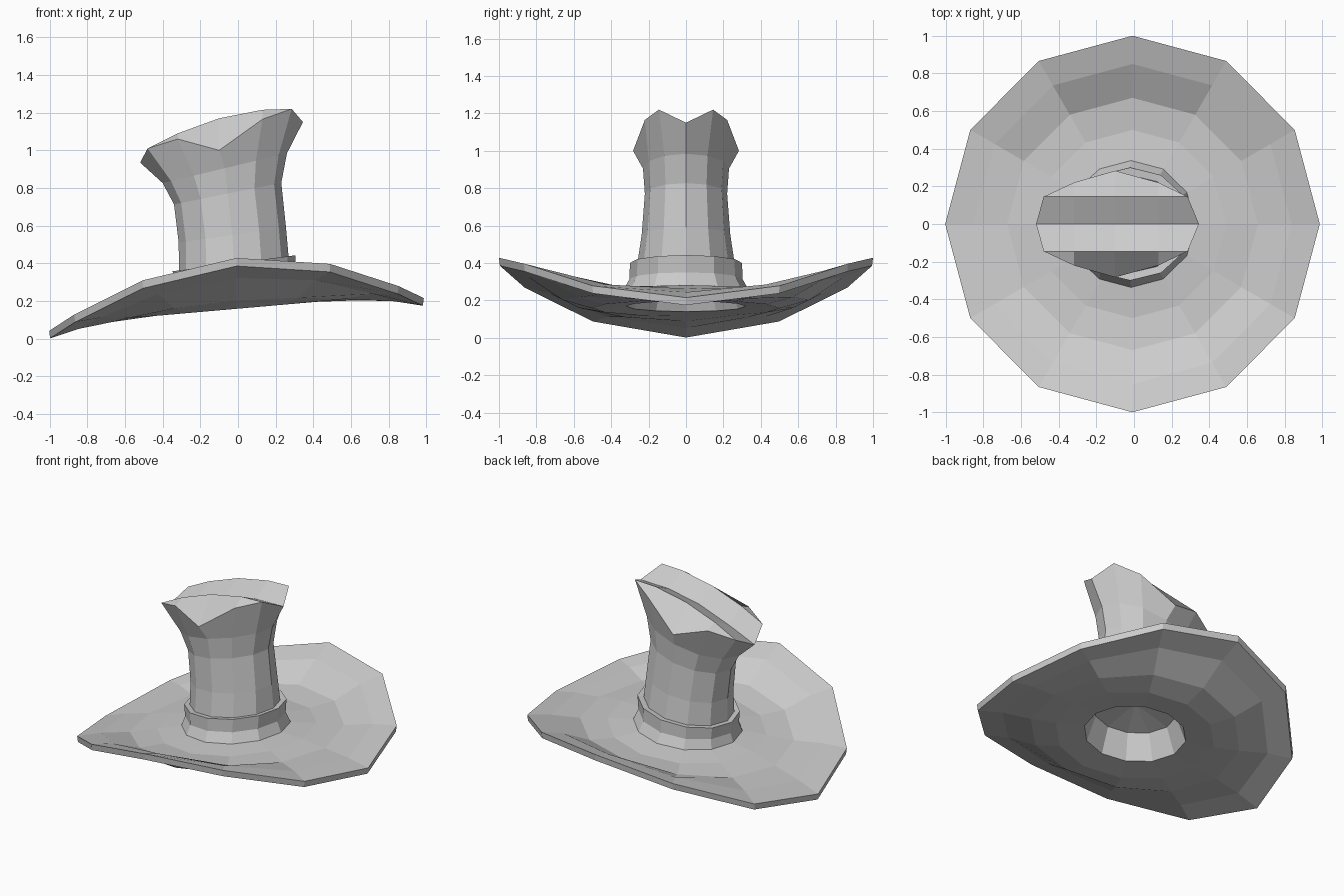
import bpy, bmesh
from math import sin, cos, pi

cube = bpy.data.objects.get("Cube")
if cube:
    bpy.data.objects.remove(cube, do_unlink=True)

SIDES = 12

felt = bpy.data.materials.new("grey_felt")
felt.use_nodes = True
grey = (0.6, 0.6, 0.6, 1)
felt.diffuse_color = grey
felt.node_tree.nodes["Principled BSDF"].inputs["Base Color"].default_value = grey


def finish(bm, name):
    bmesh.ops.recalc_face_normals(bm, faces=bm.faces[:])
    mesh = bpy.data.meshes.new(name)
    bm.to_mesh(mesh)
    bm.free()
    mesh.materials.append(felt)
    obj = bpy.data.objects.new(name, mesh)
    bpy.context.collection.objects.link(obj)
    return obj


def angles():
    return [2 * pi * k / SIDES for k in range(SIDES)]


def bridge(bm, a, b):
    for k in range(SIDES):
        n = (k + 1) % SIDES
        bm.faces.new((a[k], a[n], b[n], b[k]))


def tilted_ring(bm, cx, rx, ry, z, slope):
    return [bm.verts.new((cx + rx * cos(t), ry * sin(t), z + slope * rx * cos(t)))
            for t in angles()]


# Brim: radius, height and curl, tilted sideways and curled up at front and back
def brim_ring(bm, r, z, curl):
    ring = []
    for t in angles():
        x, y = r * cos(t), r * sin(t)
        ring.append(bm.verts.new((0.995 * x - 0.008, y, z + 0.087 * x + curl * y * y)))
    return ring


profile = [(0.26, 0.335, 0), (0.32, 0.168, 0), (0.5, 0.158, 0), (0.66, 0.146, 0.13),
           (0.84, 0.125, 0.28), (0.995, 0.088, 0.3), (1.0, 0.128, 0.3),
           (0.85, 0.17, 0.28), (0.67, 0.205, 0.13), (0.5, 0.238, 0), (0.31, 0.255, 0)]
bm = bmesh.new()
rings = [brim_ring(bm, *p) for p in profile]
for a, b in zip(rings, rings[1:]):
    bridge(bm, a, b)
# Shallow cone closing the head opening
apex = bm.verts.new((-0.01, 0, 0.385))
for k in range(SIDES):
    bm.faces.new((rings[0][k], rings[0][(k + 1) % SIDES], apex))
finish(bm, "brim")

# Band around the foot of the crown
bm = bmesh.new()
rings = [tilted_ring(bm, *p) for p in [(-0.015, 0.342, 0.338, 0.25, 0.09),
                                       (-0.02, 0.318, 0.302, 0.315, 0.11),
                                       (-0.02, 0.327, 0.3, 0.4, 0.13),
                                       (-0.02, 0.28, 0.255, 0.395, 0.13)]]
for a, b in zip(rings, rings[1:]):
    bridge(bm, a, b)
finish(bm, "hat_band")

# Crown wall
bm = bmesh.new()
rings = [tilted_ring(bm, *p) for p in [(-0.022, 0.292, 0.262, 0.385, 0.12),
                                       (-0.03, 0.285, 0.237, 0.55, 0.14),
                                       (-0.055, 0.285, 0.22, 0.77, 0.2),
                                       (-0.07, 0.33, 0.23, 0.905, 0.24)]]
# Crown rim, half listed from left to right and mirrored front to back
half = [(0.345, 0, 1.15), (0.285, 0.145, 1.22), (0.13, 0.22, 1.165), (-0.1, 0.283, 1.0),
        (-0.32, 0.22, 1.06), (-0.48, 0.145, 1.01), (-0.52, 0, 0.935)]
rim = [bm.verts.new(p) for p in half]
rim += [bm.verts.new((x, -y, z)) for x, y, z in reversed(half[1:-1])]
rings.append(rim)
for a, b in zip(rings, rings[1:]):
    bridge(bm, a, b)

# Creased top: a central valley between two raised ridges
columns = [(0.13, 1.215, 1.145), (-0.1, 1.17, 1.1), (-0.32, 1.09, 1.02)]
valley = [rim[0]] + [bm.verts.new((x, 0, v)) for x, r, v in columns] + [rim[6]]
for side in (1, -1):
    edge = [rim[(side * k) % SIDES] for k in range(1, 6)]
    ridge = [edge[0]] + [bm.verts.new((x, side * 0.145, r)) for x, r, v in columns] + [edge[4]]
    for k in range(4):
        bm.faces.new((valley[k], valley[k + 1], ridge[k + 1], ridge[k]))
        corners = [ridge[k], ridge[k + 1], edge[k + 1], edge[k]]
        bm.faces.new(list(dict.fromkeys(corners)))
finish(bm, "crown")
